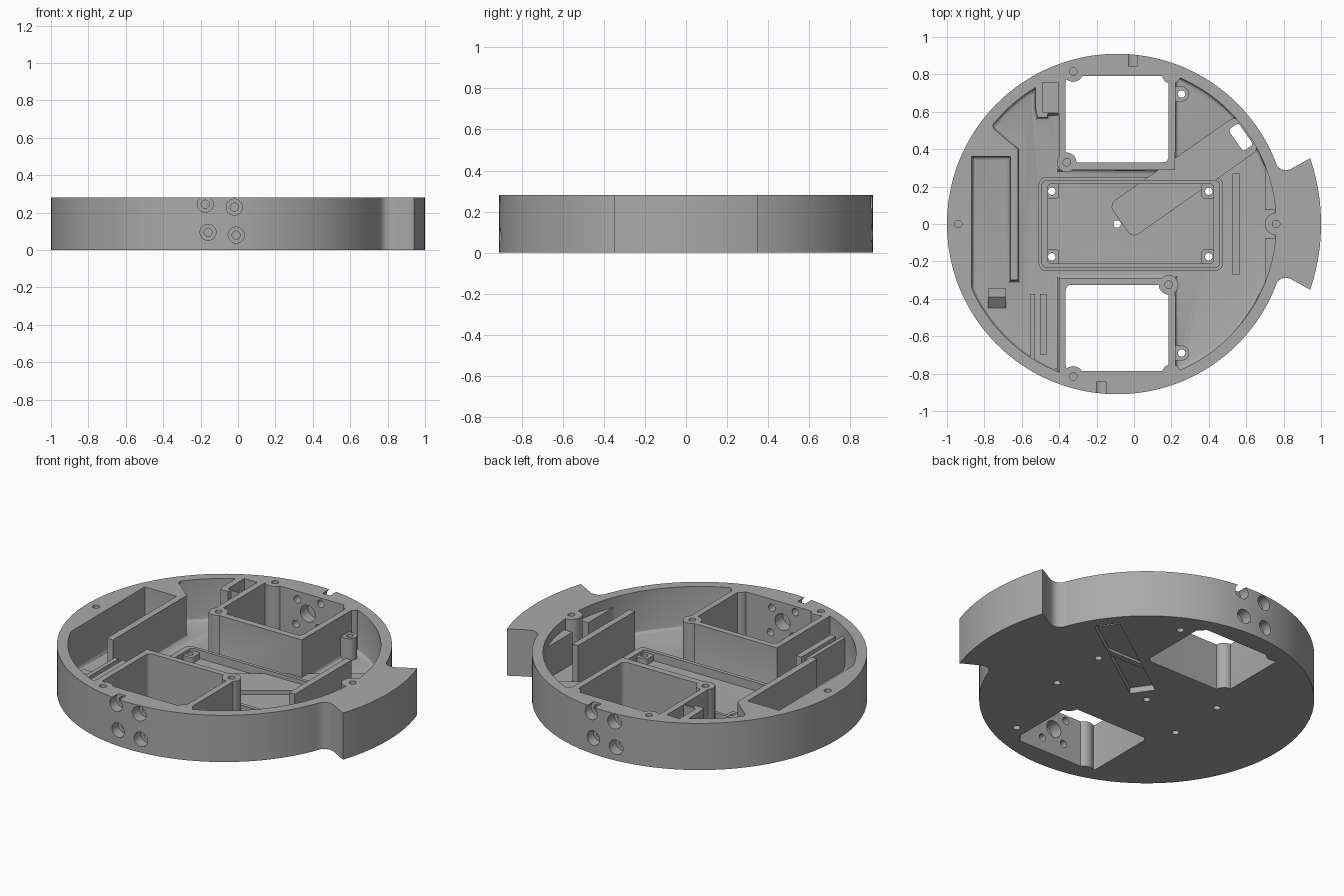
import bpy, bmesh, math
from mathutils import Matrix, Vector

if "Cube" in bpy.data.objects:
    bpy.data.objects.remove(bpy.data.objects["Cube"])

CX, H, FLOOR = -0.09, 0.28, 0.03
grey = bpy.data.materials.new("light_grey")
grey.diffuse_color = (0.40, 0.40, 0.40, 1)
grey.use_nodes = True
grey.node_tree.nodes["Principled BSDF"].inputs["Base Color"].default_value = grey.diffuse_color


def arc(r, a0, a1, n, cx=CX, cy=0.0):
    return [(cx + r * math.cos(math.radians(a0 + (a1 - a0) * i / n)),
             cy + r * math.sin(math.radians(a0 + (a1 - a0) * i / n))) for i in range(n + 1)]


def rect(x0, x1, y0, y1):
    return [(x0, y0), (x1, y0), (x1, y1), (x0, y1)]


def rounded(x0, x1, y0, y1, r):
    pts = []
    for cx, cy, a in ((x1 - r, y0 + r, -90), (x1 - r, y1 - r, 0), (x0 + r, y1 - r, 90), (x0 + r, y0 + r, 180)):
        pts += arc(r, a, a + 90, 6, cx, cy)
    return pts


def prism(name, pts, z0, z1, bevel=0.0, matrix=None):
    """Extrude a flat outline from z0 to z1, with optional rounded bottom edges."""
    bm = bmesh.new()
    f = bm.faces.new([bm.verts.new((x, y, z0)) for x, y in pts])
    new = bmesh.ops.extrude_face_region(bm, geom=[f])["geom"]
    bmesh.ops.translate(bm, vec=(0, 0, z1 - z0), verts=[v for v in new if isinstance(v, bmesh.types.BMVert)])
    if bevel:
        low = [e for e in bm.edges if all(abs(v.co.z - z0) < 1e-5 for v in e.verts)]
        bmesh.ops.bevel(bm, geom=low, offset=bevel, segments=3, profile=0.5, affect='EDGES')
    bmesh.ops.recalc_face_normals(bm, faces=bm.faces)
    if matrix:
        bm.transform(matrix)
    me = bpy.data.meshes.new(name)
    bm.to_mesh(me)
    bm.free()
    me.materials.append(grey)
    ob = bpy.data.objects.new(name, me)
    bpy.context.collection.objects.link(ob)
    return ob


def cyl(name, x, y, r, z0, z1, n=28):
    return prism(name, arc(r, 0, 360 - 360 / n, n - 1, x, y), z0, z1)


def cyl_y(name, x, z, r, y0, y1, n=28):
    m = Matrix.Rotation(math.radians(90), 4, 'X')
    return prism(name, arc(r, 0, 360 - 360 / n, n - 1, x, z), -y1, -y0, matrix=m)


def boolean(ob, others, op='DIFFERENCE', keep=False):
    for o in others:
        m = ob.modifiers.new("bool", 'BOOLEAN')
        m.object, m.operation, m.solver = o, op, 'EXACT'
    bpy.context.view_layer.update()
    dg = bpy.context.evaluated_depsgraph_get()
    me = bpy.data.meshes.new_from_object(ob.evaluated_get(dg))
    ob.modifiers.clear()
    ob.data = me
    if not keep:
        for o in others:
            bpy.data.objects.remove(o)


# Round shell outline with the flared tab on the right
outline = arc(0.91, 20, 340, 144)
outline += [(0.785, -0.293), (0.81, -0.287), (0.835, -0.292)]
outline += arc(1.09, -18.8, 18.8, 24)
outline += [(0.835, 0.292), (0.81, 0.287), (0.785, 0.293)]
chassis = prism("chassis_shell", outline, 0, H)

# Main cavity, leaving the rim, the long left wall and the bay walls standing
cav = arc(0.85, -68.4, 68.4, 64)
cav += [(0.22, 0.29), (-0.40, 0.29), (-0.40, 0.59), (-0.46, 0.59), (-0.465, 0.57), (-0.515, 0.57), (-0.525, 0.60)]
cav += arc(0.85, 121, 141.5, 10)
cav += [(-0.75, 0.51), (-0.62, 0.40), (-0.62, -0.30), (-0.66, -0.30), (-0.66, 0.36), (-0.87, 0.36)]
cav += arc(0.85, 203.5, 248.6, 24)
cav += [(-0.40, -0.29), (0.22, -0.29)]
cavity = prism("cavity_cutter", cav, FLOOR, 0.5, bevel=0.02)

# Open bays at back and front
bays = [prism("bay_cutter", rounded(-0.365, 0.185, y0, y1, 0.03), -0.1, 0.5)
        for y0, y1 in ((0.33, 0.79), (-0.785, -0.325))]

# Screw bosses that remain solid in the corners of the bays and the rim
bosses = [(-0.36, 0.33, 0.052), (0.185, -0.325, 0.052), (-0.325, 0.815, 0.055),
          (-0.325, -0.815, 0.055), (0.20, 0.80, 0.05), (0.20, -0.80, 0.05), (0.76, 0, 0.06)]
solid = [cyl("boss_keep", x, y, r, -0.3, 0.8) for x, y, r in bosses]
for c in [cavity] + bays:
    boolean(c, solid, keep=True)
for s in solid:
    bpy.data.objects.remove(s)
boolean(chassis, [cavity] + bays)

# Raised cover of the slanted cable channel
run = Matrix.Translation((0.571, 0.464, 0)) @ Matrix.Rotation(math.radians(35), 4, 'Z')
cover = prism("channel_cover", rounded(-0.785, 0.045, -0.11, 0.11, 0.04), 0.015, 0.055, matrix=run)
boolean(chassis, [cover], 'UNION')
cuts = [prism("channel_cutter", rect(-0.72, 0.033, -0.07, 0.07), -0.1, 0.035, matrix=run),
        prism("channel_exit", rounded(-0.033, 0.033, -0.07, 0.07, 0.015), -0.2, 0.2, matrix=run),
        prism("side_pocket", rect(-0.487, -0.403, 0.60, 0.757), 0.12, 0.5)]

# Blind screw holes in the top
for x, y in ((-0.36, 0.33), (0.185, -0.325), (-0.325, 0.815), (-0.325, -0.815), (-0.94, 0), (0.76, 0)):
    cuts.append(cyl("screw_hole", x, y, 0.02, 0.16, 0.5, 20))

# Motor mounts: four counterbored holes and one shaft recess, turned half round for the back
for s in (1, -1):
    for x, z in ((-0.175, 0.245), (-0.02, 0.23), (-0.16, 0.095), (-0.01, 0.08)):
        px = CX + s * (x - CX)
        cuts.append(cyl_y("counterbore", px, z, 0.043, *sorted((-s * 0.845, -s * 1.0))))
        cuts.append(cyl_y("mount_hole", px, z, 0.022, *sorted((-s * 0.74, -s * 0.95)), 20))
    cuts.append(cyl_y("shaft_recess", CX, 0.163, 0.05, *sorted((-s * 0.74, -s * 0.86))))

# Holes through the floor
posts = [(0.255, 0.695), (0.255, -0.69)]
corners = [(x, y) for x in (-0.44, 0.40) for y in (-0.175, 0.175)]


def floor_holes(pts):
    return [cyl("floor_hole", x, y, 0.02, -0.1, 0.5, 20) for x, y in pts]


boolean(chassis, cuts + floor_holes(posts + corners + [(CX, 0)]))

# Low battery frame with a rounded outer foot
frame = prism("battery_frame", rounded(-0.495, 0.46, -0.235, 0.235, 0.03), 0.02, 0.08)
boolean(frame, [prism("frame_cutter", rounded(-0.46, 0.425, -0.212, 0.215, 0.02), 0, 0.5)])
foot = prism("battery_frame_foot", rounded(-0.51, 0.475, -0.25, 0.25, 0.04), 0.02, 0.042)
boolean(foot, [prism("foot_cutter", rounded(-0.47, 0.435, -0.22, 0.22, 0.02), 0, 0.5)])

# Corner pads of the battery frame
parts = [frame, foot, chassis]
for x, y in corners:
    sx, sy = (-1 if x < 0 else 1), (-1 if y < 0 else 1)
    xs, ys = sorted((x - sx * 0.04, x + sx * 0.03)), sorted((y - sy * 0.04, y + sy * 0.045))
    pad = prism("battery_pad", rounded(*xs, *ys, 0.02), 0.02, 0.065)
    boolean(pad, floor_holes([(x, y)]))
    parts.append(pad)

# Screw posts beside the bays
for x, y in posts:
    post = prism("screw_post", arc(0.04, -90, 90, 14, x, y) + [(0.205, y + 0.04), (0.205, y - 0.04)], 0.02, 0.16)
    boolean(post, floor_holes([(x, y)]))
    parts.append(post)

# Standing divider plates
for x0, x1, y0, y1, z in ((0.527, 0.565, -0.27, 0.27, 0.26), (-0.555, -0.53, -0.73, -0.375, 0.22),
                          (-0.503, -0.467, -0.70, -0.375, 0.22)):
    parts.append(prism("divider_plate", rect(x0, x1, y0, y1), 0.02, z))

# Ledges against the rim on either side of the right boss
for a0, a1 in ((5, 21.5), (-21.5, -5)):
    pts = [p for p in arc(0.855, a0, a1, 12)]
    ys = [p[1] for p in pts]
    parts.append(prism("rim_ledge", pts + [(0.70, max(ys)), (0.70, min(ys))], 0.02, 0.22))

# Small sloped block in the left pocket
side = Matrix(((0, 0, 1, 0), (1, 0, 0, 0), (0, 1, 0, 0), (0, 0, 0, 1)))
parts.append(prism("sloped_block", [(-0.345, 0.02), (-0.345, 0.08), (-0.39, 0.08), (-0.45, 0.035), (-0.45, 0.02)],
                   -0.78, -0.685, matrix=side))

# Smooth curved walls, sharp edges
for ob in parts:
    bpy.ops.object.select_all(action='DESELECT')
    ob.select_set(True)
    bpy.context.view_layer.objects.active = ob
    bpy.ops.object.shade_smooth_by_angle(angle=math.radians(30))
